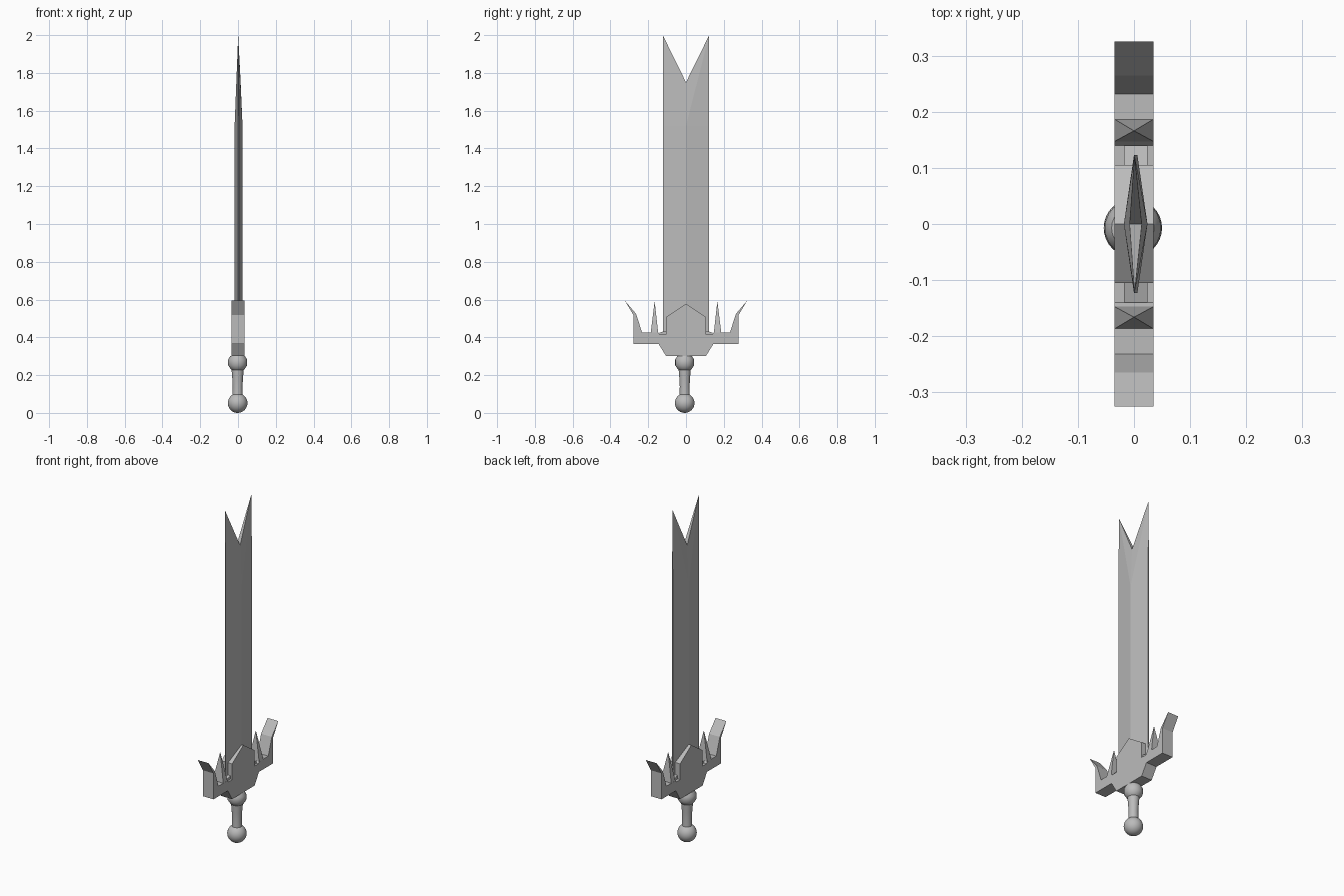
import bpy, bmesh, math

if "Cube" in bpy.data.objects:
    bpy.data.objects.remove(bpy.data.objects["Cube"])

steel = bpy.data.materials.new("steel_grey")
steel.diffuse_color = (0.5, 0.5, 0.5, 1)
steel.use_nodes = True
steel.node_tree.nodes["Principled BSDF"].inputs["Base Color"].default_value = steel.diffuse_color


def finish(name, bm, smooth=False):
    bmesh.ops.remove_doubles(bm, verts=bm.verts, dist=1e-5)
    bmesh.ops.recalc_face_normals(bm, faces=bm.faces)
    me = bpy.data.meshes.new(name)
    bm.to_mesh(me)
    bm.free()
    ob = bpy.data.objects.new(name, me)
    bpy.context.collection.objects.link(ob)
    me.materials.append(steel)
    if smooth:
        bpy.context.view_layer.objects.active = ob
        ob.select_set(True)
        bpy.ops.object.shade_smooth_by_angle(angle=math.radians(35))
        ob.select_set(False)
    return ob


def extrude_x(name, outline, x0, x1):
    """Extrude a (y, z) outline through x."""
    bm = bmesh.new()
    f = bm.faces.new([bm.verts.new((x0, y, z)) for y, z in outline])
    ext = bmesh.ops.extrude_face_region(bm, geom=[f])
    bmesh.ops.translate(bm, vec=(x1 - x0, 0, 0),
                        verts=[v for v in ext["geom"] if isinstance(v, bmesh.types.BMVert)])
    return finish(name, bm)


def lathe(name, profile, cx, cy, n=24):
    """Revolve an (r, z) profile about a vertical axis."""
    bm = bmesh.new()
    rings = [[bm.verts.new((cx + r * math.cos(2 * math.pi * i / n),
                            cy + r * math.sin(2 * math.pi * i / n), z)) for i in range(n)]
             for r, z in profile]
    for a, b in zip(rings, rings[1:]):
        for i in range(n):
            j = (i + 1) % n
            bm.faces.new((a[i], a[j], b[j], b[i]))
    bm.faces.new(rings[0])
    bm.faces.new(rings[-1])
    return finish(name, bm, True)


# pommel ball
bm = bmesh.new()
bmesh.ops.create_uvsphere(bm, u_segments=32, v_segments=16, radius=0.052)
bmesh.ops.translate(bm, vec=(-0.002, -0.007, 0.052), verts=bm.verts)
finish("pommel", bm, True)

# turned grip with collar
lathe("grip", [(0.027, 0.09), (0.026, 0.14), (0.028, 0.18), (0.032, 0.228), (0.037, 0.232),
               (0.05, 0.252), (0.05, 0.283), (0.038, 0.302)], -0.002, -0.007)

# crossguard: half outline mirrored, with curled outer hooks and chevron top
half = [(0.105, 0.30), (0.145, 0.365), (0.278, 0.365), (0.278, 0.518), (0.325, 0.596),
        (0.265, 0.525), (0.232, 0.425), (0.147, 0.425), (0.14, 0.415), (0.105, 0.415),
        (0.105, 0.508)]
outline = half + [(0, 0.578)] + [(-y, z) for y, z in reversed(half)]
extrude_x("crossguard", outline, -0.035, 0.035)

for s, side in ((1, "right"), (-1, "left")):
    # pyramid spike on the guard
    bm = bmesh.new()
    base = [bm.verts.new((x, s * y, 0.422)) for x, y in
            ((-0.035, 0.147), (0.035, 0.147), (0.035, 0.187), (-0.035, 0.187))]
    tip = bm.verts.new((0, s * 0.166, 0.592))
    bm.faces.new(base)
    for i in range(4):
        bm.faces.new((base[i], base[(i + 1) % 4], tip))
    finish("spike_" + side, bm)
    # small shoulder where the blade meets the guard
    extrude_x("blade_shoulder_" + side,
              [(s * 0.10, 0.41), (s * 0.14, 0.41), (s * 0.14, 0.425), (s * 0.10, 0.437)],
              -0.018, 0.024)

# blade: diamond section, thinning towards a forked tip
CX = 0.003
ridge = [(0.021, 0.42), (0.021, 1.52), (0.011, 1.75)]   # half thickness, z at centre
edge = [(0.003, 0.42), (0.003, 1.52), (0.0, 2.0)]       # half thickness, z at edge
bm = bmesh.new()
for s in (1, -1):
    P = lambda d, y, z: bm.verts.new((CX + d if z < 1.9 else 0.001, s * y, z))
    R = {k: [P(k * t, 0, z) for t, z in ridge] for k in (1, -1)}
    E = {k: [P(k * t, 0.123, z) for t, z in edge[:2]] for k in (1, -1)}
    tip = P(0, 0.123, 2.0)
    for k in (1, -1):
        bm.faces.new((R[k][0], E[k][0], E[k][1], R[k][1]))
        bm.faces.new((R[k][1], E[k][1], tip))
        bm.faces.new((R[k][1], tip, R[k][2]))
    bm.faces.new((E[1][0], E[-1][0], E[-1][1], E[1][1]))
    bm.faces.new((E[1][1], E[-1][1], tip))
    bm.faces.new((R[1][2], tip, R[-1][2]))
    bm.faces.new((R[1][0], E[1][0], E[-1][0], R[-1][0]))
finish("blade", bm)
